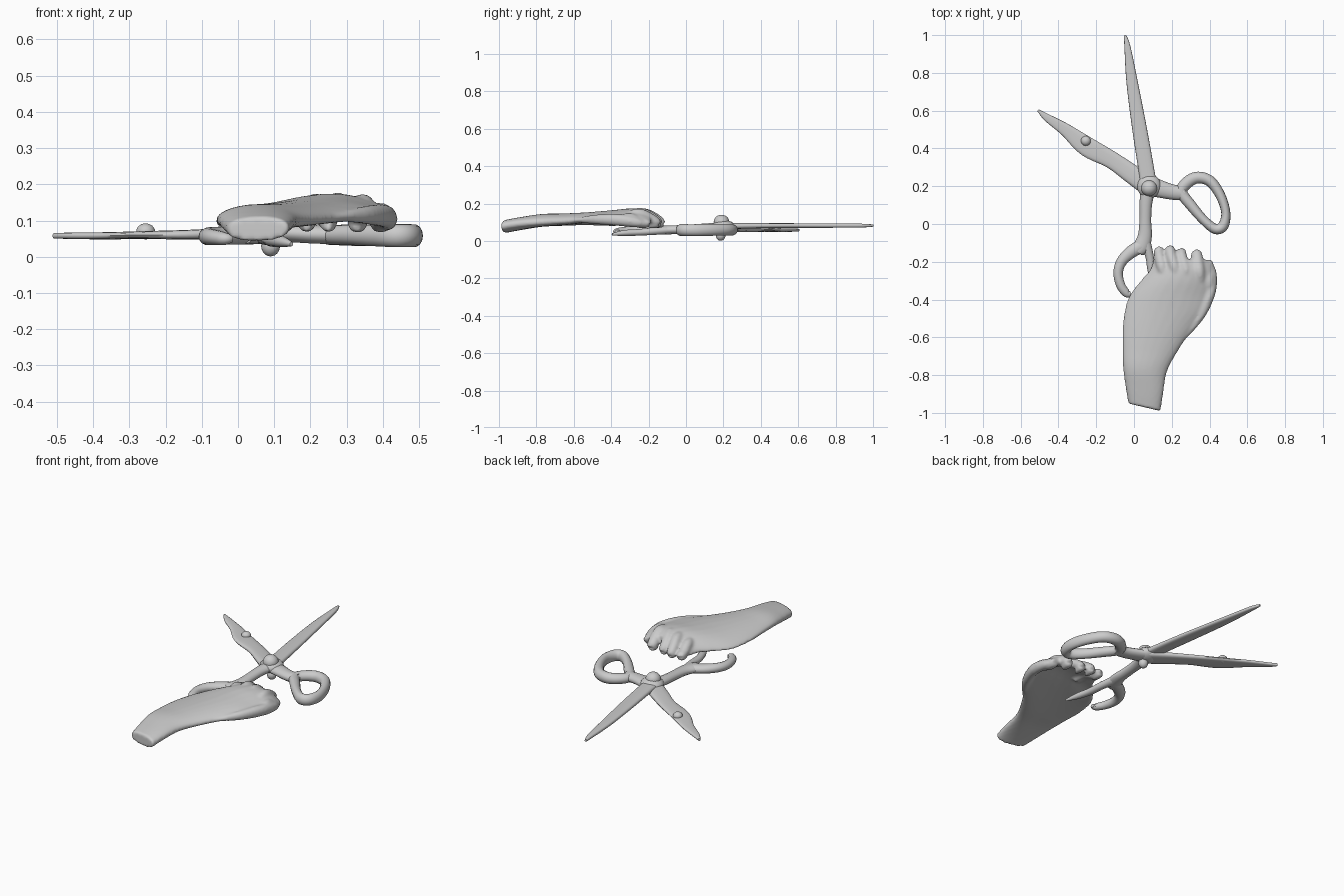
import bpy, bmesh, math
from mathutils import Vector

if "Cube" in bpy.data.objects:
    bpy.data.objects.remove(bpy.data.objects["Cube"], do_unlink=True)

grey = bpy.data.materials.new("light_grey")
grey.use_nodes = True
grey.diffuse_color = (0.6, 0.6, 0.6, 1)
grey.node_tree.nodes["Principled BSDF"].inputs["Base Color"].default_value = (0.6, 0.6, 0.6, 1)


def spline(points, closed=False, steps=5):
    """Catmull-Rom through tuples of any length."""
    pts = [Vector(p) for p in points]
    n, out = len(pts), []
    for i in range(n if closed else n - 1):
        pick = (lambda k: pts[k % n]) if closed else (lambda k: pts[min(max(k, 0), n - 1)])
        a, b, c, d = (pick(i + k) for k in (-1, 0, 1, 2))
        for s in range(steps):
            t = s / steps
            out.append(b + (c - a) * (t / 2) + (a * 2 - b * 5 + c * 4 - d) * (t * t / 2)
                       + (b * 3 - a - c * 3 + d) * (t ** 3 / 2))
    return out if closed else out + [pts[-1]]


def skin(bm, rings, closed=False):
    """Bridge a row of equal rings into a surface."""
    loops = [[bm.verts.new(co) for co in ring] for ring in rings]
    count = len(loops[0])
    pairs = list(zip(loops, loops[1:])) + ([(loops[-1], loops[0])] if closed else [])
    for a, b in pairs:
        for k in range(count):
            bm.faces.new((a[k], a[(k + 1) % count], b[(k + 1) % count], b[k]))
    if not closed:
        bm.faces.new(loops[0][::-1])
        bm.faces.new(loops[-1])


def sweep(bm, points, closed=False, power=1.0, sides=14):
    """Points are x, y, z, half width, half height."""
    path = spline(points, closed)
    n, rings = len(path), []
    for i, p in enumerate(path):
        nxt = path[(i + 1) % n] if closed else path[min(i + 1, n - 1)]
        prv = path[i - 1] if closed else path[max(i - 1, 0)]
        tangent = (Vector(nxt[:3]) - Vector(prv[:3])).normalized()
        across = tangent.cross(Vector((0, 0, 1))).normalized()
        up = across.cross(tangent)
        ring = []
        for k in range(sides):
            a = math.tau * k / sides
            c, s = math.cos(a), math.sin(a)
            c = math.copysign(abs(c) ** power, c)
            s = math.copysign(abs(s) ** power, s)
            ring.append(Vector(p[:3]) + across * (c * p[3]) + up * (s * p[4]))
        rings.append(ring)
    skin(bm, rings, closed)


def finish(bm, name, angle=50):
    bmesh.ops.recalc_face_normals(bm, faces=bm.faces)
    mesh = bpy.data.meshes.new(name)
    bm.to_mesh(mesh)
    bm.free()
    obj = bpy.data.objects.new(name, mesh)
    bpy.context.collection.objects.link(obj)
    mesh.materials.append(grey)
    bpy.ops.object.select_all(action='DESELECT')
    obj.select_set(True)
    bpy.context.view_layer.objects.active = obj
    bpy.ops.object.shade_smooth_by_angle(angle=math.radians(angle))
    return obj


def part(name, points, closed=False, power=1.0):
    bm = bmesh.new()
    sweep(bm, points, closed, power)
    return finish(bm, name)


def dome(name, x, y, z, r, h):
    bm = bmesh.new()
    bmesh.ops.create_uvsphere(bm, u_segments=20, v_segments=12, radius=1)
    for v in bm.verts:
        v.co = (x + v.co.x * r, y + v.co.y * r, z + v.co.z * h)
    return finish(bm, name)


# Blades
part("long_blade", [(-.048, 1, .082, .006, .006), (-.035, .94, .082, .016, .01),
                    (-.01, .75, .082, .03, .012), (.03, .5, .082, .039, .013),
                    (.068, .27, .08, .042, .016), (.08, .18, .075, .045, .022)], power=.7)
part("short_blade", [(-.508, .602, .058, .006, .007), (-.46, .563, .058, .02, .009),
                     (-.36, .497, .058, .034, .01), (-.25, .41, .06, .052, .011),
                     (-.12, .34, .061, .046, .014), (-.02, .27, .064, .05, .017),
                     (.08, .2, .066, .055, .022)], power=.7)
dome("blade_stud", -.255, .44, .07, .026, .022)

# Pivot
dome("pivot_disc", .08, .2, .075, .064, .037)
dome("pivot_head", .08, .19, .1, .042, .04)
dome("pivot_rivet", .09, .185, .03, .026, .029)

# Handle with the whole ring
part("right_shank", [(.06, .21, .068, .055, .025), (.14, .185, .066, .046, .026),
                     (.21, .168, .062, .04, .026), (.27, .165, .06, .04, .026)])
part("right_ring", [(.252, .17, .06, .03, .027), (.285, .222, .06, .032, .029),
                    (.34, .246, .06, .031, .031), (.405, .225, .06, .029, .031),
                    (.458, .15, .059, .026, .032), (.486, .06, .058, .024, .032),
                    (.472, -.01, .058, .028, .032), (.43, -.026, .058, .027, .032),
                    (.37, .02, .059, .025, .03), (.305, .095, .06, .028, .028)], closed=True)

# Handle with the broken ring
part("left_shank", [(.08, .21, .075, .045, .026), (.064, .12, .07, .034, .025),
                    (.06, .02, .064, .031, .024), (.058, -.06, .06, .037, .024),
                    (.04, -.12, .058, .042, .024), (.02, -.145, .058, .03, .022)])
part("left_ring", [(.04, -.115, .058, .036, .024), (-.02, -.152, .058, .033, .025),
                   (-.066, -.2, .058, .028, .025), (-.084, -.26, .056, .025, .024),
                   (-.07, -.325, .054, .024, .022), (-.038, -.368, .05, .021, .018),
                   (-.016, -.368, .05, .012, .01)])
part("left_ring_spur", [(.06, -.1, .058, .03, .022), (.082, -.17, .052, .022, .02),
                        (.095, -.25, .046, .022, .018), (.12, -.33, .042, .018, .016),
                        (.148, -.395, .035, .005, .006)])

# Hand: y, left x, right x, left z, right z, arch, half thickness
sections = [(-.95, -.03, .14, .075, .078, 0, .034), (-.86, -.045, .155, .088, .092, .004, .034),
            (-.76, -.058, .175, .1, .1, .01, .034), (-.66, -.061, .235, .1, .105, .012, .032),
            (-.55, -.061, .32, .095, .11, .02, .029), (-.46, -.05, .39, .09, .112, .03, .027),
            (-.38, -.025, .42, .085, .11, .042, .026), (-.3, .035, .437, .09, .108, .05, .025),
            (-.24, .085, .425, .092, .105, .048, .025), (-.19, .1, .4, .09, .1, .035, .024)]
bm = bmesh.new()
rings = []
for y, xl, xr, zl, zr, arch, thick in spline(sections):
    skew = -.04 * min(1, max(0, (-y - .6) / .3))
    ring = []
    for k in range(28):
        a = math.tau * k / 28
        c, s = math.cos(a), math.sin(a)
        c, s = math.copysign(abs(c) ** .85, c), math.copysign(abs(s) ** .85, s)
        t = (c + 1) / 2
        ring.append((xl + (xr - xl) * t, y + skew * t,
                     zl + (zr - zl) * t + arch * (1 - c * c) + thick * s))
    rings.append(ring)
skin(bm, rings)

# Curled fingers: knuckle x, tip x, front y, knuckle z, radius
for kx, tx, fy, kz, r in [(.15, .13, -.135, .118, .029), (.215, .19, -.13, .138, .028),
                          (.275, .25, -.145, .14, .028), (.345, .33, -.155, .132, .032),
                          (.395, .39, -.205, .11, .03)]:
    sweep(bm, [(kx + .01, fy - .17, kz, r * .6, r * .6), (kx, fy - .1, kz + .01, r, r),
               (tx + .005, fy - .035, kz - .015, r, r * .95), (tx, fy, .095, r * .9, r * .75),
               (tx, fy - .025, .082, r * .7, r * .5), (tx, fy - .05, .08, r * .3, r * .3)])

# Outer edge of the palm, running to the little finger
sweep(bm, [(.27, -.6, .11, .01, .01), (.355, -.48, .115, .024, .026),
           (.405, -.36, .112, .028, .032), (.412, -.27, .1, .027, .028),
           (.405, -.22, .09, .018, .016)])
hand = finish(bm, "hand", 180)
remesh = hand.modifiers.new("blend", 'REMESH')
remesh.mode = 'VOXEL'
remesh.voxel_size = .008
remesh.use_smooth_shade = True
smooth = hand.modifiers.new("soften", 'SMOOTH')
smooth.factor = .5
smooth.iterations = 4
